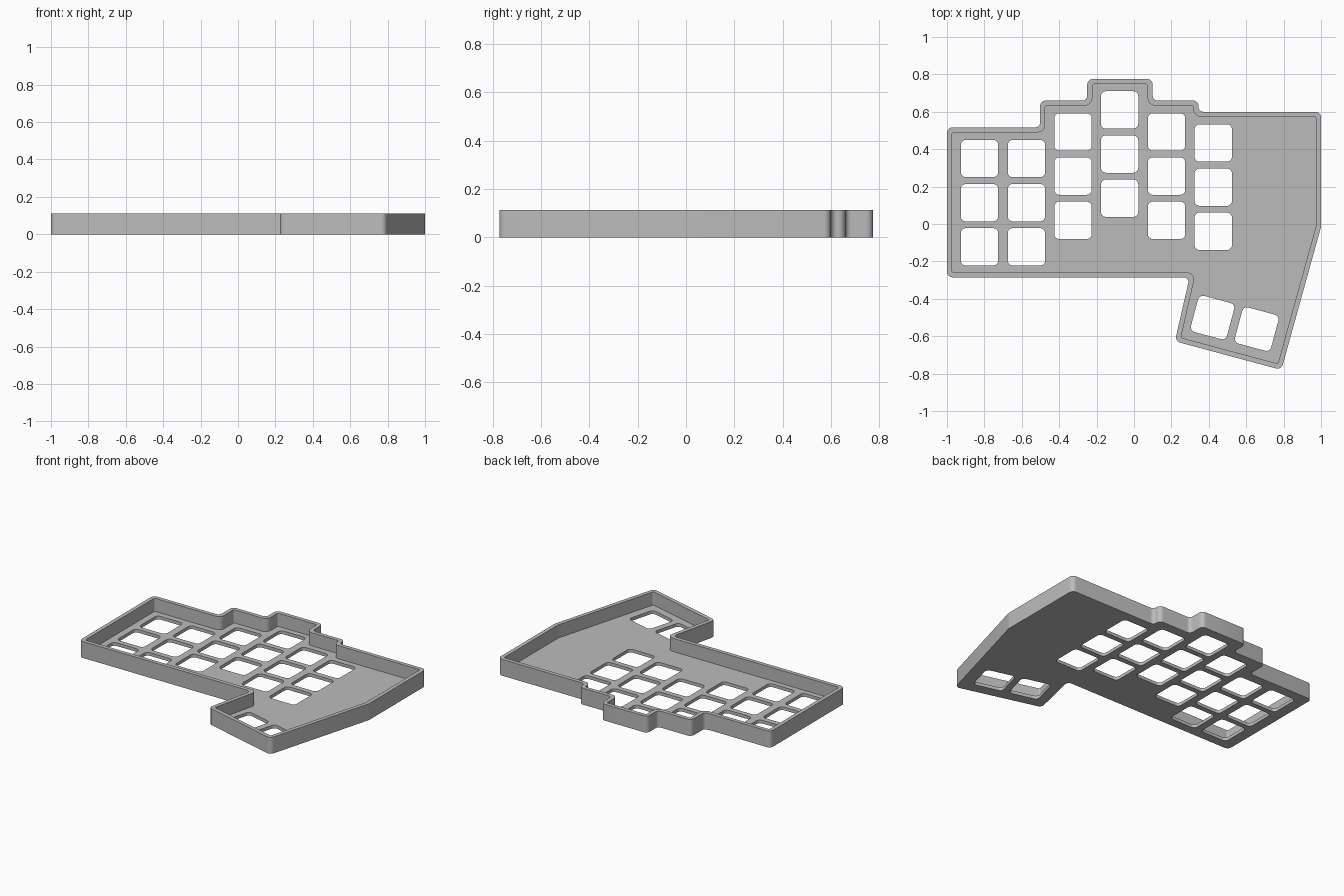
import bpy, bmesh
from math import radians
from mathutils import Vector, Matrix

if "Cube" in bpy.data.objects:
    bpy.data.objects.remove(bpy.data.objects["Cube"])

HEIGHT, FLOOR, WALL = 0.112, 0.022, 0.027
KEY, PITCH = 0.2, 0.236

grey = bpy.data.materials.new("grey plastic")
grey.use_nodes = True
colour = (0.5, 0.5, 0.5, 1)
grey.diffuse_color = colour
grey.node_tree.nodes["Principled BSDF"].inputs["Base Color"].default_value = colour


def corner_data(points):
    """Yield each point with the directions of its incoming and outgoing edges."""
    for i, p in enumerate(points):
        yield p, (p - points[i - 1]).normalized(), (points[(i + 1) % len(points)] - p).normalized()


def inset(points, d):
    """Move every edge of a counter-clockwise outline inward by d."""
    out = []
    for p, a, b in corner_data(points):
        na, nb = Vector((-a.y, a.x)), Vector((-b.y, b.x))
        out.append(p + (na + nb) * d / (1 + na.dot(nb)))
    return out


def rounded(points, convex, concave, steps=6):
    """Replace every corner with an arc."""
    out = []
    for p, a, b in corner_data(points):
        turn = a.angle_signed(b)          # negative is counter-clockwise
        r = convex if turn < 0 else concave
        t = r * abs(a.cross(b)) / (1 + a.dot(b))
        side = 1 if a.cross(b) > 0 else -1
        start = p - a * t
        centre = start + Vector((-a.y, a.x)) * r * side
        for k in range(steps + 1):
            out.append(centre + Matrix.Rotation(-turn * k / steps, 2) @ (start - centre))
    return out


def prism(name, loops, z0, z1):
    """Extrude one or more closed outlines between two heights."""
    bm = bmesh.new()
    for loop in loops:
        face = bm.faces.new([bm.verts.new((p.x, p.y, z0)) for p in loop])
        top = bmesh.ops.extrude_face_region(bm, geom=[face], use_keep_orig=True)["geom"]
        bmesh.ops.translate(bm, verts=[v for v in top if isinstance(v, bmesh.types.BMVert)],
                            vec=(0, 0, z1 - z0))
    bmesh.ops.recalc_face_normals(bm, faces=bm.faces)
    mesh = bpy.data.meshes.new(name)
    bm.to_mesh(mesh)
    bm.free()
    mesh.materials.append(grey)
    obj = bpy.data.objects.new(name, mesh)
    bpy.context.collection.objects.link(obj)
    return obj


def key_hole(x, y, angle=0):
    h = KEY / 2
    square = [Vector(c) for c in ((-h, -h), (h, -h), (h, h), (-h, h))]
    turn = Matrix.Rotation(radians(angle), 2)
    return [turn @ p + Vector((x, y)) for p in rounded(square, 0.027, 0.027)]


# Case outline, counter-clockwise from the front left corner
outline = [Vector(p) for p in (
    (-1, -0.285), (0.297, -0.285), (0.219, -0.627), (0.788, -0.78), (1, -0.015),
    (1, 0.6), (0.345, 0.6), (0.345, 0.66), (0.1, 0.66), (0.1, 0.775),
    (-0.25, 0.775), (-0.25, 0.66), (-0.502, 0.66), (-0.502, 0.517), (-1, 0.517))]

# Finger columns (x, y of the rear key) and the two tilted thumb keys
columns = [(-0.826, 0.35), (-0.575, 0.35), (-0.326, 0.492),
           (-0.077, 0.61), (0.174, 0.492), (0.424, 0.433)]
holes = [key_hole(x, y - PITCH * row) for x, y in columns for row in range(3)]
holes += [key_hole(0.42, -0.5, -15), key_hole(0.656, -0.562, -15)]

# Solid case, hollowed by the pocket and pierced by the key holes
case = prism("keyboard_case", [rounded(outline, 0.03, 0.025)], 0, HEIGHT)
pocket = prism("pocket_cutter", [rounded(inset(outline, WALL), 0.01, 0.04)], FLOOR, HEIGHT + 0.1)
keys = prism("key_hole_cutter", holes, -0.1, FLOOR + 0.03)

bpy.ops.object.select_all(action="DESELECT")
case.select_set(True)
bpy.context.view_layer.objects.active = case
for cutter in (pocket, keys):
    cutter.hide_render = True
    mod = case.modifiers.new(cutter.name, "BOOLEAN")
    mod.operation = "DIFFERENCE"
    mod.solver = "EXACT"
    mod.object = cutter
    bpy.ops.object.modifier_apply(modifier=mod.name)
    bpy.data.objects.remove(cutter)

bpy.ops.object.shade_smooth_by_angle(angle=radians(30))
